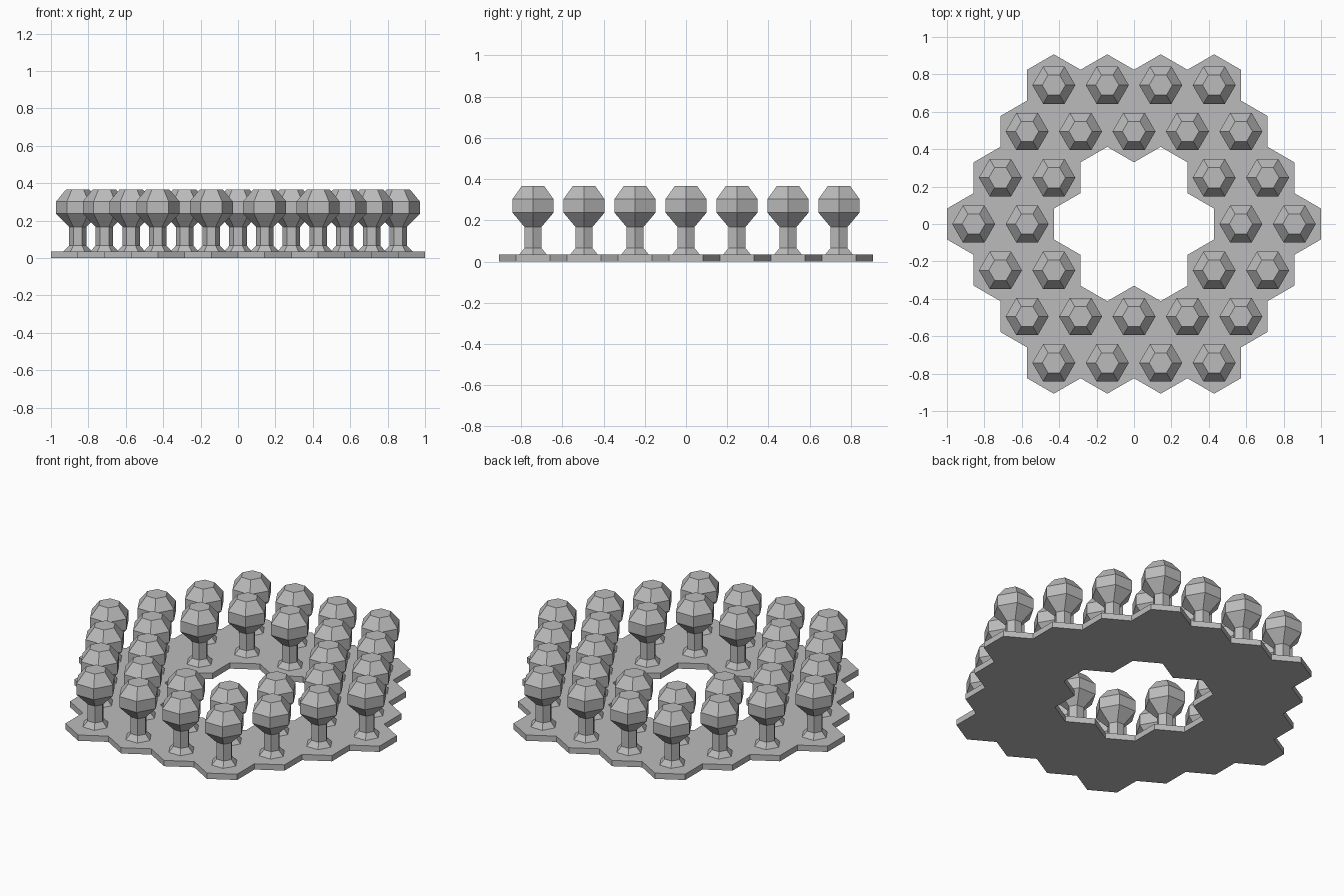
import bpy
import bmesh
from math import sin, cos, radians, sqrt

cube = bpy.data.objects.get("Cube")
if cube:
    bpy.data.objects.remove(cube, do_unlink=True)

PITCH = 2 / 7                    # distance between neighbouring cells
CELL_RADIUS = PITCH / sqrt(3)
ROW = PITCH * sqrt(3) / 2
PLATE_TOP = 0.035

# one grey for everything
grey = bpy.data.materials.new("plain_grey")
grey.use_nodes = True
colour = (0.5, 0.5, 0.5, 1)
grey.diffuse_color = colour
grey.node_tree.nodes["Principled BSDF"].inputs["Base Color"].default_value = colour


def hexagon(bm, radius, z, turn, x=0, y=0):
    """Six vertices in a ring, the first at the angle turn."""
    angles = [radians(turn + 60 * i) for i in range(6)]
    return [bm.verts.new((x + radius * cos(a), y + radius * sin(a), z)) for a in angles]


def finish(bm, name):
    bmesh.ops.recalc_face_normals(bm, faces=bm.faces)
    mesh = bpy.data.meshes.new(name)
    bm.to_mesh(mesh)
    bm.free()
    mesh.materials.append(grey)
    return mesh


def place(name, mesh, location=(0, 0, 0)):
    obj = bpy.data.objects.new(name, mesh)
    obj.location = location
    bpy.context.collection.objects.link(obj)


# cell centres: the two outer rings of a hexagonal grid
cells = []
for q in range(-3, 4):
    for r in range(-3, 4):
        if max(abs(q), abs(r), abs(q + r)) in (2, 3):
            cells.append(((q + r / 2) * PITCH, r * ROW))

# base plate: joined hexagonal cells, pulled up to thickness
bm = bmesh.new()
for x, y in cells:
    bm.faces.new(hexagon(bm, CELL_RADIUS, 0, 30, x, y))
bmesh.ops.remove_doubles(bm, verts=bm.verts, dist=0.001)
lower = bm.faces[:]
upper = bmesh.ops.extrude_face_region(bm, geom=lower, use_keep_orig=True)["geom"]
for v in upper:
    if isinstance(v, bmesh.types.BMVert):
        v.co.z = PLATE_TOP
place("base_plate", finish(bm, "base_plate"))

# peg: flared foot, straight stem and faceted knob, as (radius, height)
profile = [(0.076, PLATE_TOP), (0.047, 0.066), (0.047, 0.167),
           (0.115, 0.237), (0.115, 0.303), (0.062, 0.367)]
bm = bmesh.new()
rings = [hexagon(bm, radius, z, 0) for radius, z in profile]
for a, b in zip(rings, rings[1:]):
    for i in range(6):
        j = (i + 1) % 6
        bm.faces.new((a[i], a[j], b[j], b[i]))
bm.faces.new(rings[0])
bm.faces.new(rings[-1])
peg = finish(bm, "peg")

for n, (x, y) in enumerate(cells, 1):
    place(f"peg_{n}", peg, (x, y, 0))
